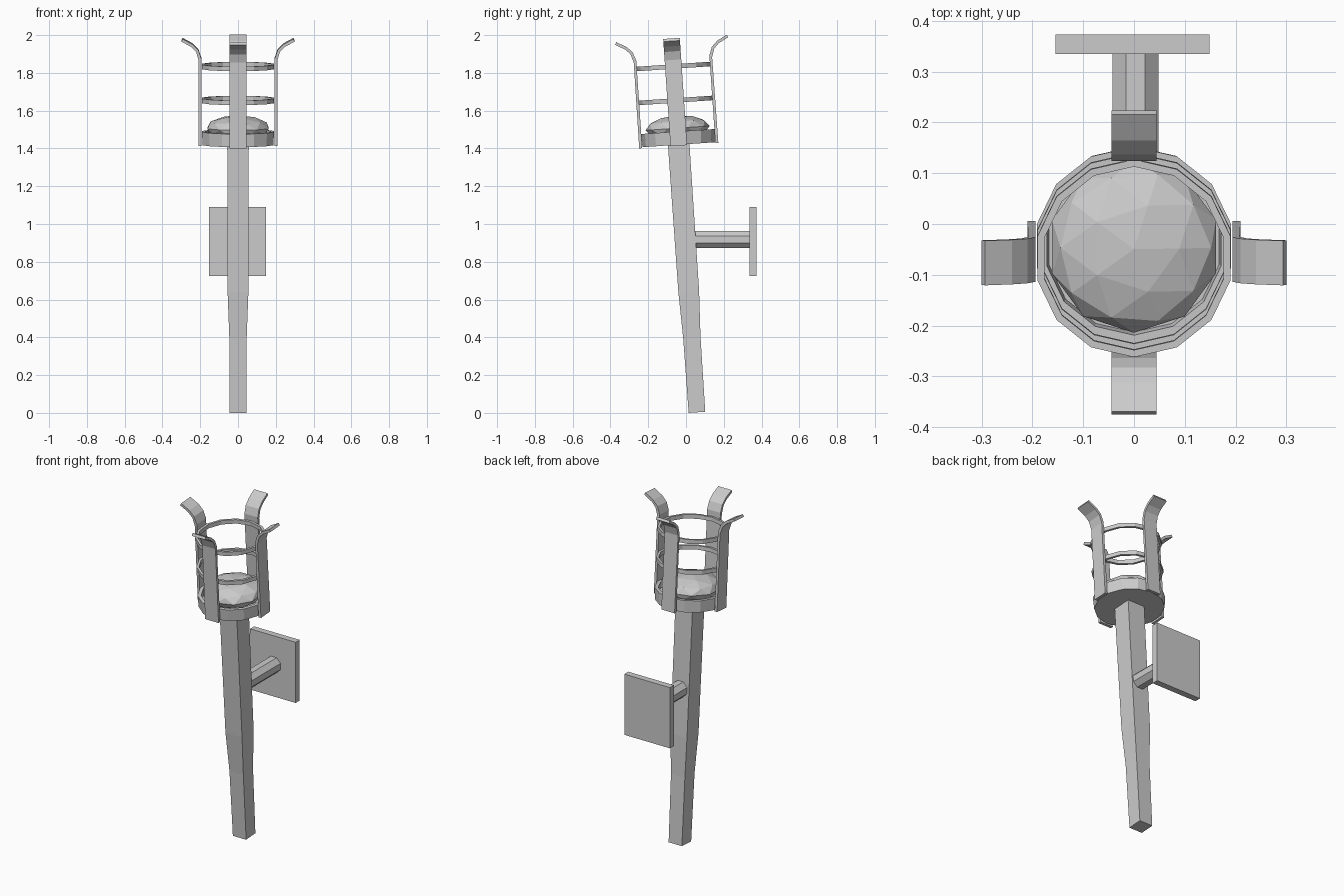
import bpy, bmesh, math
from mathutils import Matrix, Vector

if "Cube" in bpy.data.objects:
    bpy.data.objects.remove(bpy.data.objects["Cube"], do_unlink=True)

grey = bpy.data.materials.new("plain grey")
grey.use_nodes = True
grey.diffuse_color = (0.6, 0.6, 0.6, 1)
grey.node_tree.nodes["Principled BSDF"].inputs["Base Color"].default_value = (0.6, 0.6, 0.6, 1)

# The torch leans forward; the wall bracket stays upright
LEAN = Matrix.Translation((0, 0.058, 0.003)) @ Matrix.Rotation(math.radians(3.9), 4, "X")


def finish(bm, name, matrix=Matrix()):
    bmesh.ops.recalc_face_normals(bm, faces=bm.faces)
    mesh = bpy.data.meshes.new(name)
    bm.to_mesh(mesh)
    bm.free()
    mesh.materials.append(grey)
    obj = bpy.data.objects.new(name, mesh)
    obj.matrix_world = matrix
    bpy.context.collection.objects.link(obj)
    return obj


def lathe(name, profile, sides, closed=False):
    """Revolve (radius, height) pairs about the leaning axis."""
    bm = bmesh.new()
    rings = []
    for r, z in profile:
        rings.append([bm.verts.new((r * math.cos(a), r * math.sin(a), z))
                      for a in (math.tau * (i + 0.5) / sides for i in range(sides))])
    pairs = list(zip(rings, rings[1:]))
    if closed:
        pairs.append((rings[-1], rings[0]))
    else:
        bm.faces.new(rings[0])
        bm.faces.new(rings[-1])
    for low, high in pairs:
        for i in range(sides):
            j = (i + 1) % sides
            bm.faces.new((low[i], low[j], high[j], high[i]))
    return finish(bm, name, LEAN)


# Square handle, slimmer at the grip
s = math.sqrt(2)
lathe("handle", [(0.044 * s, 0), (0.046 * s, 0.40), (0.055 * s, 0.64), (0.057 * s, 1.43)], 4)

# Shallow cup with a rim
lathe("cup", [(0.192, 1.42), (0.196, 1.49), (0.176, 1.49), (0.172, 1.46)], 14)

# Cage hoops
for name, z in (("lower_hoop", 1.655), ("upper_hoop", 1.835)):
    lathe(name, [(0.195, z - 0.012), (0.195, z + 0.012),
                 (0.181, z + 0.012), (0.181, z - 0.012)], 14, closed=True)

# Faceted ember mound in the cup
bm = bmesh.new()
bmesh.ops.create_icosphere(bm, subdivisions=2, radius=1)
bmesh.ops.transform(bm, matrix=Matrix.Translation((0, 0, 1.508)) @ Matrix.Diagonal((0.17, 0.17, 0.068, 1)),
                    verts=bm.verts)
finish(bm, "ember_mound", LEAN)

# Four flat prongs, bent outwards at the top
outer = [(0.210, 1.415), (0.208, 1.87), (0.222, 1.915), (0.248, 1.942), (0.300, 1.970)]
inner = [(0.194, 1.415), (0.194, 1.88), (0.210, 1.925), (0.240, 1.955), (0.293, 1.984)]
for k, name in enumerate(("left_prong", "back_prong", "right_prong", "front_prong")):
    bm = bmesh.new()
    sides = [[bm.verts.new((r, w, z)) for r, z in outer + inner[::-1]] for w in (-0.044, 0.044)]
    n = len(sides[0])
    for i in range(n):
        j = (i + 1) % n
        bm.faces.new((sides[0][i], sides[0][j], sides[1][j], sides[1][i]))
    for side in sides:
        for i in range(len(outer) - 1):
            bm.faces.new((side[i], side[i + 1], side[n - 2 - i], side[n - 1 - i]))
    finish(bm, name, LEAN @ Matrix.Rotation(k * math.pi / 2, 4, "Z"))

# Bracket arm from the handle to the wall
bm = bmesh.new()
bmesh.ops.create_cone(bm, cap_ends=True, segments=8, radius1=0.049, radius2=0.049, depth=0.33)
finish(bm, "bracket_arm", Matrix.Translation((0.003, 0.175, 0.918)) @ Matrix.Rotation(math.pi / 2, 4, "X")
       @ Matrix.Rotation(math.pi / 8, 4, "Z"))

# Wall plate
bm = bmesh.new()
bmesh.ops.create_cube(bm, size=1)
bmesh.ops.scale(bm, vec=Vector((0.303, 0.038, 0.364)), verts=bm.verts)
finish(bm, "wall_plate", Matrix.Translation((-0.003, 0.354, 0.908)))
